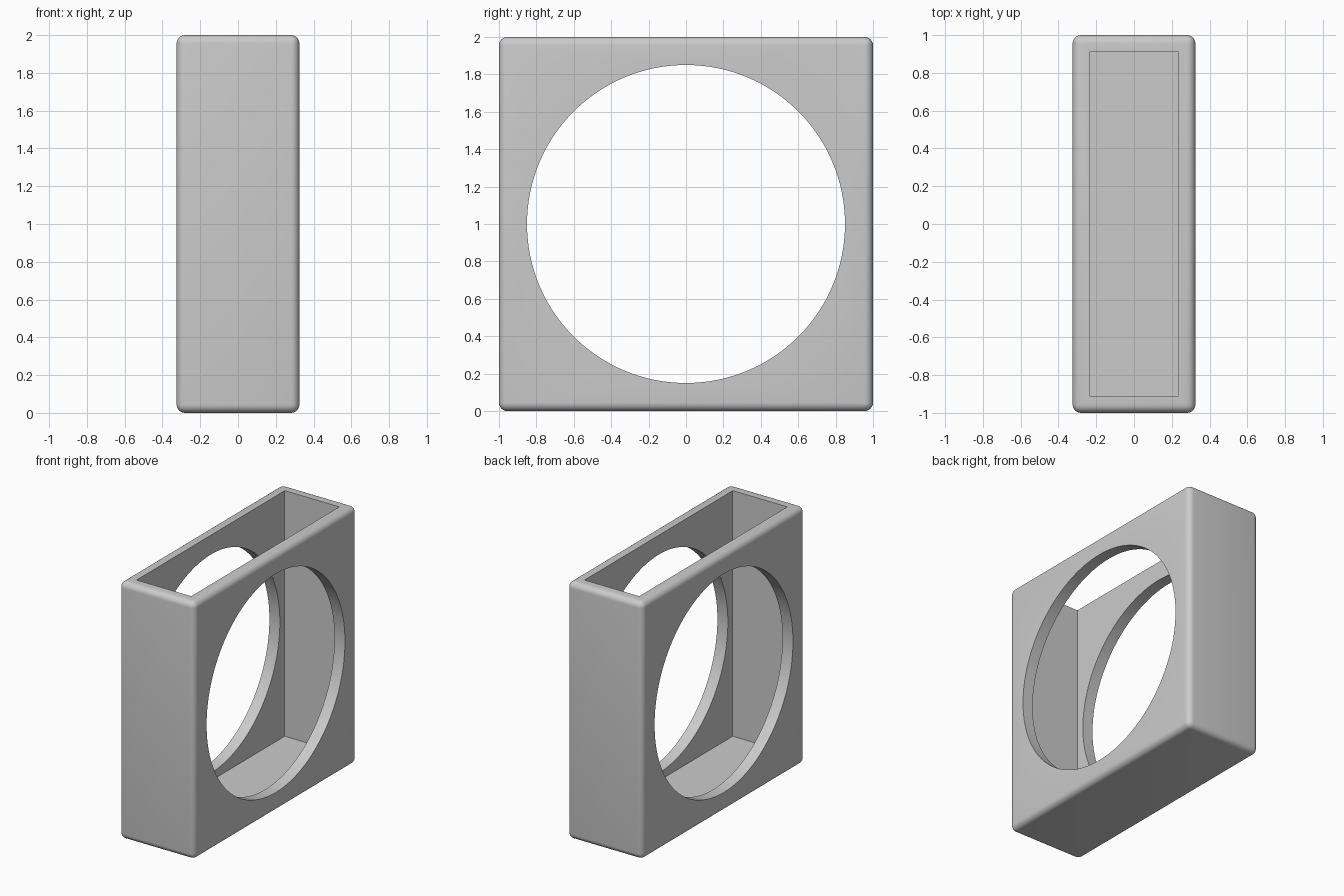
import bpy
import math

default_cube = bpy.data.objects.get("Cube")
if default_cube:
    bpy.data.objects.remove(default_cube, do_unlink=True)

WIDTH, SIZE = 0.65, 2.0
WALL = 0.09
ROUND = 0.045
HOLE_RADIUS = 0.85

gray = bpy.data.materials.new("plain gray")
gray.use_nodes = True
color = (0.6, 0.6, 0.6, 1)
gray.diffuse_color = color
gray.node_tree.nodes["Principled BSDF"].inputs["Base Color"].default_value = color


def box(name, size, center):
    bpy.ops.mesh.primitive_cube_add(size=1, location=center)
    ob = bpy.context.object
    ob.name = name
    ob.scale = size
    bpy.ops.object.transform_apply(location=False, rotation=False, scale=True)
    ob.data.materials.append(gray)
    return ob


def apply_modifier(ob, mod):
    bpy.context.view_layer.objects.active = ob
    bpy.ops.object.modifier_apply(modifier=mod.name)


def cut(ob, cutter):
    mod = ob.modifiers.new("cut", 'BOOLEAN')
    mod.operation = 'DIFFERENCE'
    mod.solver = 'EXACT'
    mod.object = cutter
    apply_modifier(ob, mod)
    bpy.data.objects.remove(cutter, do_unlink=True)


# Rounded outer block
body = box("open_case", (WIDTH, SIZE, SIZE), (0, 0, SIZE / 2))
bevel = body.modifiers.new("round_edges", 'BEVEL')
bevel.width = ROUND
bevel.segments = 6
apply_modifier(body, bevel)

# Cavity, open at the top
cut(body, box("cavity_cutter", (WIDTH - 2 * WALL, SIZE - 2 * WALL, SIZE),
              (0, 0, WALL + SIZE / 2)))

# Round window through both broad walls
bpy.ops.mesh.primitive_cylinder_add(vertices=128, radius=HOLE_RADIUS, depth=1,
                                    location=(0, 0, SIZE / 2),
                                    rotation=(0, math.pi / 2, 0))
window = bpy.context.object
window.data.materials.append(gray)
cut(body, window)

# Smooth rounded edges, sharp rims
bpy.ops.object.select_all(action='DESELECT')
body.select_set(True)
bpy.context.view_layer.objects.active = body
bpy.ops.object.shade_smooth_by_angle(angle=math.radians(30))
